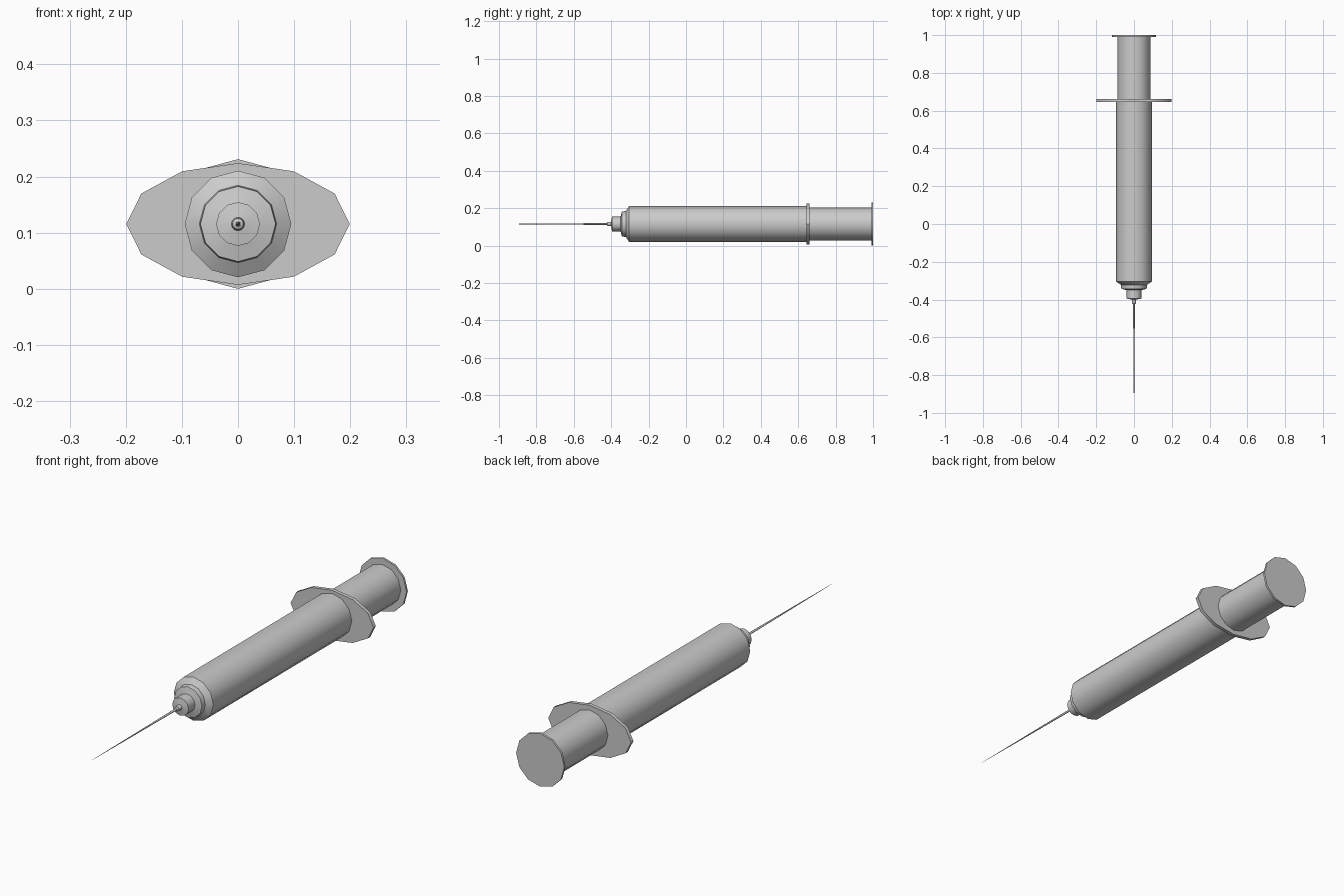
import bpy, bmesh, math

if "Cube" in bpy.data.objects:
    bpy.data.objects.remove(bpy.data.objects["Cube"])

SIDES = 12
AXIS_Z = 0.1155


def lathe(name, profile, flatten=1.0):
    """Sweep (y, radius) points round the long axis; cap both ends."""
    bm = bmesh.new()
    rings = []
    for y, r in profile:
        rings.append([bm.verts.new((r * math.cos(2 * math.pi * i / SIDES), y,
                                    AXIS_Z + flatten * r * math.sin(2 * math.pi * i / SIDES)))
                      for i in range(SIDES)])
    for a, b in zip(rings, rings[1:]):
        for i in range(SIDES):
            j = (i + 1) % SIDES
            bm.faces.new((a[i], a[j], b[j], b[i]))
    bm.faces.new(rings[0])
    bm.faces.new(rings[-1])
    bmesh.ops.recalc_face_normals(bm, faces=bm.faces)
    mesh = bpy.data.meshes.new(name)
    bm.to_mesh(mesh)
    bm.free()
    obj = bpy.data.objects.new(name, mesh)
    bpy.context.collection.objects.link(obj)
    bpy.ops.object.select_all(action='DESELECT')
    obj.select_set(True)
    bpy.context.view_layer.objects.active = obj
    bpy.ops.object.shade_smooth_by_angle(angle=math.radians(50))
    return obj


# Barrel with its stepped nozzle
lathe("barrel", [(-0.415, 0.010), (-0.40, 0.012), (-0.395, 0.039), (-0.35, 0.039),
                 (-0.343, 0.067), (-0.322, 0.069), (-0.305, 0.095), (0.645, 0.095)])

# Oval finger grip
lathe("finger_flange", [(0.645, 0.199), (0.661, 0.199)], flatten=0.545)

# Plunger rod and thumb disc
lathe("plunger_rod", [(0.661, 0.088), (0.991, 0.088)])
lathe("thumb_disc", [(0.991, 0.1155), (1.0, 0.1155)])

# Needle collar and tapering needle
lathe("needle_collar", [(-0.424, 0.005), (-0.42, 0.010), (-0.41, 0.010)])
lathe("needle", [(-1.0, 0.0005), (-0.42, 0.005)])
